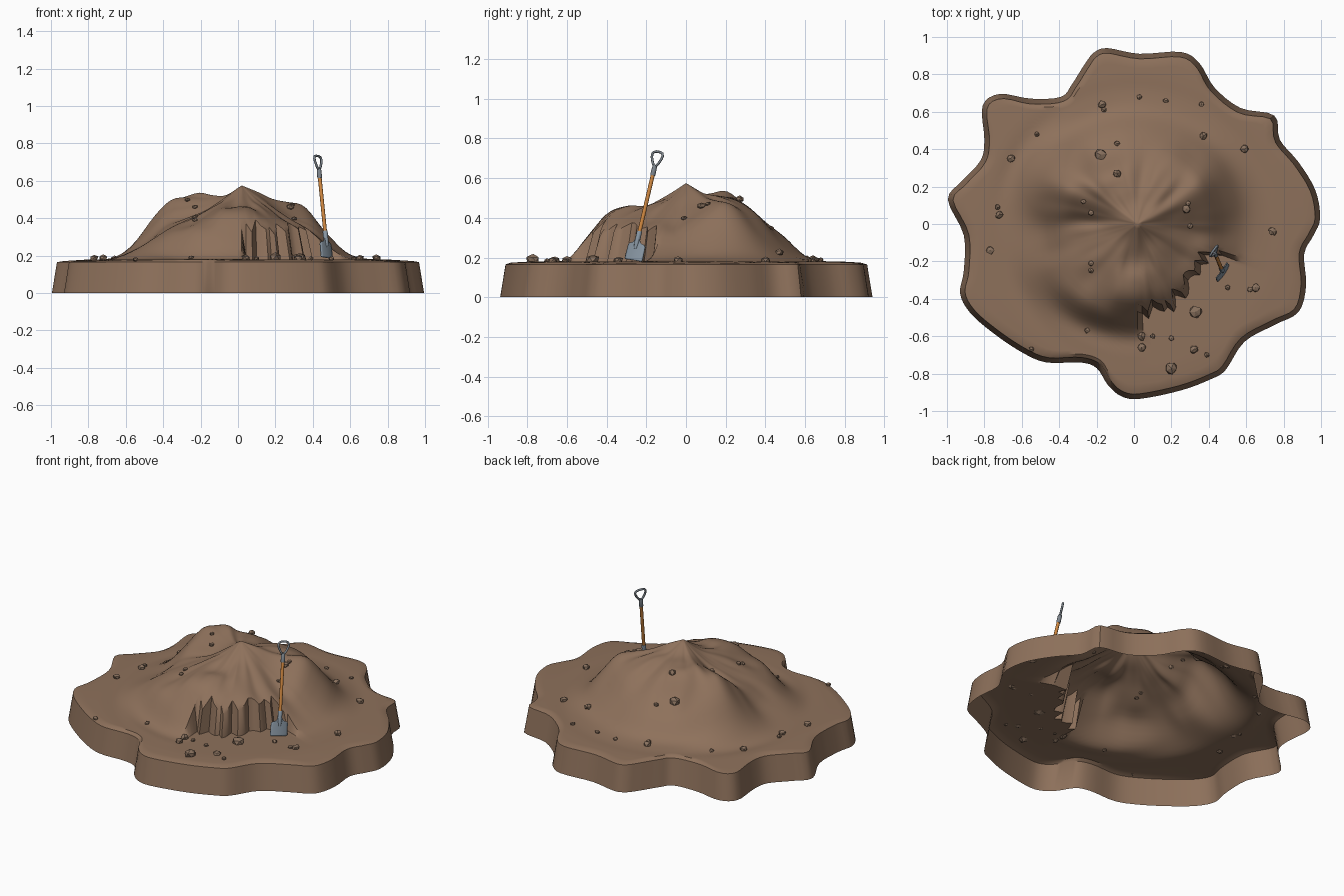
import bpy, bmesh, math, random
from mathutils import Vector, Matrix, noise

random.seed(4)
if "Cube" in bpy.data.objects:
    bpy.data.objects.remove(bpy.data.objects["Cube"], do_unlink=True)


def material(name, r, g, b):
    mat = bpy.data.materials.new(name)
    mat.use_nodes = True
    mat.diffuse_color = (r, g, b, 1)
    mat.node_tree.nodes["Principled BSDF"].inputs["Base Color"].default_value = (r, g, b, 1)
    return mat


SOIL = material("brown soil", .27, .165, .105)
STONE = material("stone brown", .25, .165, .112)
WOOD = material("orange wood", .62, .24, .05)
STEEL = material("blue steel", .25, .31, .37)
GREY = material("grey metal", .20, .23, .26)


def make(name, bm, mat, angle=None, matrix=None):
    mesh = bpy.data.meshes.new(name)
    bmesh.ops.recalc_face_normals(bm, faces=bm.faces[:])
    bm.to_mesh(mesh)
    bm.free()
    obj = bpy.data.objects.new(name, mesh)
    bpy.context.collection.objects.link(obj)
    mesh.materials.append(mat)
    if matrix:
        obj.matrix_world = matrix
    if angle:
        bpy.ops.object.select_all(action="DESELECT")
        obj.select_set(True)
        bpy.context.view_layer.objects.active = obj
        bpy.ops.object.shade_smooth_by_angle(angle=math.radians(angle))
    return obj


def cubic(a, b, c, d, t):
    return b + t / 2 * (c - a + t * (2 * a - 5 * b + 4 * c - d + t * (3 * (b - c) + d - a)))


def piecewise(knots, x):
    for (x0, y0), (x1, y1) in zip(knots, knots[1:]):
        if x0 <= x <= x1:
            return y0 + (y1 - y0) * (x - x0) / (x1 - x0)
    return knots[-1][1]


# Wavy plan outline, in hundredths, rounded by a closed spline
OUTLINE = [(99.5, 3), (97, 18), (88, 33), (78, 45), (75, 58), (57, 62), (43, 73), (35, 86), (25, 92),
           (3, 91), (-14, 94), (-21, 92), (-26, 86), (-33, 75), (-39, 68), (-55, 67), (-72, 69.5),
           (-81, 63), (-80, 45), (-82, 34), (-92, 23), (-99.5, 13), (-91, -6), (-91, -25), (-93, -37),
           (-88, -47), (-77, -57), (-61, -68), (-47, -74), (-29, -74), (-20, -77), (-14, -86),
           (-7, -92), (3, -93.5), (25, -89), (41, -83), (49, -78), (59, -63), (75, -54), (88, -47),
           (92, -33), (91, -16), (96, -6)]
corners = [Vector(p) / 100 for p in OUTLINE]
rim = []
for i in range(len(corners)):
    a, b, c, d = [corners[(i + k) % len(corners)] for k in (-1, 0, 1, 2)]
    curve = [cubic(a, b, c, d, t / 4) for t in range(4)]
    rim += [(math.degrees(math.atan2(p.y, p.x)) % 360, p.length) for p in curve]
rim.sort()
directions = [deg for deg, _ in rim]
rim = [(rim[-1][0] - 360, rim[-1][1])] + rim + [(rim[0][0] + 360, rim[0][1])]

# Mound slope heights outward from the summit, one line per compass direction
SLOPES = ["52 45 39 34 26 20", "54 50 48 46 35 23", "52 50 47 41 30 21", "52 50 45 37 30 21",
          "52 51 50 39 31 21", "52 51 52 51 42 27", "50 43 39 36 27 21", "50 45 41 36 30 23",
          "50 46 43 39 33 20", "51 46 46 42 30 19", "50 46 42 37 28 20", "51 45 39 34 25 19"]
PEAK, FOOT = .575, [.182, .179, .173, .167, .165, .165]
rows = [[PEAK] + [int(h) / 100 for h in line.split()] + FOOT for line in SLOPES]

# Dug face: radius of the cut by direction
CUT = [(0, .43), (273, .43), (292, .45), (302, .43), (312, .40), (322, .375), (334, .39),
       (341, .43), (360, .43)]
DUG = (272, 341)


def cut_radius(deg):
    r = piecewise(CUT, deg)
    if DUG[0] <= deg <= DUG[1]:
        phase = deg / 11 + .3 * math.sin(deg * .13)
        r += .06 * (abs(phase % 1 - .5) * 2 - .5) + .014 * math.sin(deg * .37)
    return r


def slope(row, r):
    f = min(r * 10, len(row) - 3.01)
    i = int(f)
    before = row[i - 1] if i else 2 * row[0] - row[1]
    return cubic(before, row[i], row[i + 1], row[i + 2], f - i)


def height(r, deg, dug=None):
    f = (deg % 360) / 30
    i = int(f)
    h = cubic(*[slope(rows[(i + k) % 12], r) for k in (-1, 0, 1, 2)], f - i)
    a = math.radians(deg)
    rough = noise.noise(Vector((math.cos(a) * 4, math.sin(a) * 4, r * 4)))
    h += .024 * rough * math.sin(math.pi * min(r / .65, 1)) ** 2
    if dug is None:
        dug = r > cut_radius(deg % 360)
    return min(h, .18) if dug and DUG[0] <= deg % 360 <= DUG[1] else h


def summit_shift(r):
    return .02 * max(0, 1 - r / .6)


# Ground, mound and open-bottomed skirt as one sheet
INNER, OUTER = 18, 16
SEGMENTS = len(directions)
bm = bmesh.new()
peak = bm.verts.new((summit_shift(0), 0, PEAK))
rings = [[] for _ in range(INNER + OUTER + 2)]
for deg in directions:
    a = math.radians(deg)
    edge, cut = piecewise(rim, deg), cut_radius(deg)
    turn = (piecewise(rim, (deg + 1) % 360) - piecewise(rim, (deg - 1) % 360)) / math.radians(2)
    lip = edge - .027 * min(math.hypot(1, turn / edge), 2)
    column = [(cut * k / INNER, False) for k in range(1, INNER + 1)]
    start = cut + .04
    column += [(start + (lip - start) * k / OUTER, True) for k in range(OUTER + 1)]
    points = [(r, height(r, deg, dug)) for r, dug in column]
    points[-1] = (lip, .165)
    points.append((edge, 0))
    for ring, (r, z) in zip(rings, points):
        ring.append(bm.verts.new((r * math.cos(a) + summit_shift(r), r * math.sin(a), z)))
for s in range(SEGMENTS):
    n = (s + 1) % SEGMENTS
    bm.faces.new((peak, rings[0][s], rings[0][n]))
    for a, b in zip(rings, rings[1:]):
        bm.faces.new((a[s], b[s], b[n], a[n]))
make("dirt_mound", bm, SOIL, 38)

# Scattered stones grouped by size, plan positions in hundredths
STONES = {
    .036: [(-18, 37), (33, -47), (20, -77)],
    .025: [(-17, 64), (-9, 27), (37, 47), (59, 40), (-66, 35), (-72, 5), (-77, -14), (74, -4),
           (4, -66), (4, -60), (32, -67), (28, 8), (65, -34)],
    .016: [(3, 68), (17, 66), (36, 64), (-9, 43), (-52, 48), (-27, 12), (-23, 6), (-23, -21),
           (-23, -25), (-25, -57), (-55, -67), (10, -60), (20, -61), (39, -70), (50, -34),
           (62, -35), (30, -1), (29, 11), (-73, 9), (-16, 61)]}
bm = bmesh.new()
for size, spots in STONES.items():
    for x, y in spots:
        x, y = x / 100, y / 100
        px = x - summit_shift(math.hypot(x, y))
        z = height(math.hypot(px, y), math.degrees(math.atan2(y, px)))
        place = Matrix.Translation((x, y, z + size * .3)) @ Matrix.Rotation(random.uniform(0, 6), 4, "Z")
        stone = bmesh.ops.create_icosphere(bm, subdivisions=1, radius=size)["verts"]
        for v in stone:
            v.co *= random.uniform(.8, 1.1)
            v.co.z *= .75
            v.co = place @ v.co
make("stones", bm, STONE)

# Shovel frame: local z runs up the shaft, local x across the blade
tip, top = Vector((.48, -.268, .187)), Vector((.425, -.139, .737))
axis = (top - tip).normalized()
across = Vector((.55, .83, 0))
across = (across - axis * across.dot(axis)).normalized()
frame = Matrix.Translation(tip) @ Matrix((across, axis.cross(across), axis)).transposed().to_4x4()


def turned(name, mat, profile, sides=12):
    bm = bmesh.new()
    loops = [[bm.verts.new((r * math.cos(k * math.tau / sides), r * math.sin(k * math.tau / sides), z))
              for k in range(sides)] for r, z in profile]
    for a, b in zip(loops, loops[1:]):
        for k in range(sides):
            n = (k + 1) % sides
            bm.faces.new((a[k], a[n], b[n], b[k]))
    bm.faces.new(loops[0])
    bm.faces.new(loops[-1])
    make(name, bm, mat, 40, frame)


turned("shovel_shaft", WOOD, [(.010, .13), (.010, .46)])
turned("blade_socket", STEEL, [(.008, .06), (.013, .09), (.0135, .145), (.012, .15)])
turned("grip_socket", GREY, [(.012, .44), (.013, .445), (.012, .485), (.008, .495)])

# Slightly dished blade
bm = bmesh.new()
grid = []
for half, z in [(.050, 0), (.054, .008), (.052, .075), (.047, .083), (.022, .092), (.011, .11)]:
    grid.append([bm.verts.new((half * u / 4, .006 * (u * half / .2) ** 2 - .001, z))
                 for u in range(-4, 5)])
for a, b in zip(grid, grid[1:]):
    for k in range(8):
        bm.faces.new((a[k], a[k + 1], b[k + 1], b[k]))
blade = make("shovel_blade", bm, STEEL, 40, frame)
thick = blade.modifiers.new("thickness", "SOLIDIFY")
thick.thickness, thick.offset = .006, 0

# Loop grip: rounded triangle tube
half_path = [(.004, .487), (.018, .505), (.030, .530), (.033, .546), (.027, .558), (.014, .563)]
path = half_path + [(-x, z) for x, z in reversed(half_path)]
bm = bmesh.new()
loops = []
for i, (x, z) in enumerate(path):
    (x0, z0), (x1, z1) = path[i - 1], path[(i + 1) % len(path)]
    out = Vector((z1 - z0, 0, x0 - x1)).normalized()
    loops.append([bm.verts.new(Vector((x, 0, z)) + .0065 * (
        out * math.cos(k * math.tau / 8) + Vector((0, math.sin(k * math.tau / 8), 0)))) for k in range(8)])
for i, a in enumerate(loops):
    b = loops[(i + 1) % len(loops)]
    for k in range(8):
        bm.faces.new((a[k], a[(k + 1) % 8], b[(k + 1) % 8], b[k]))
make("shovel_grip", bm, GREY, 50, frame)
